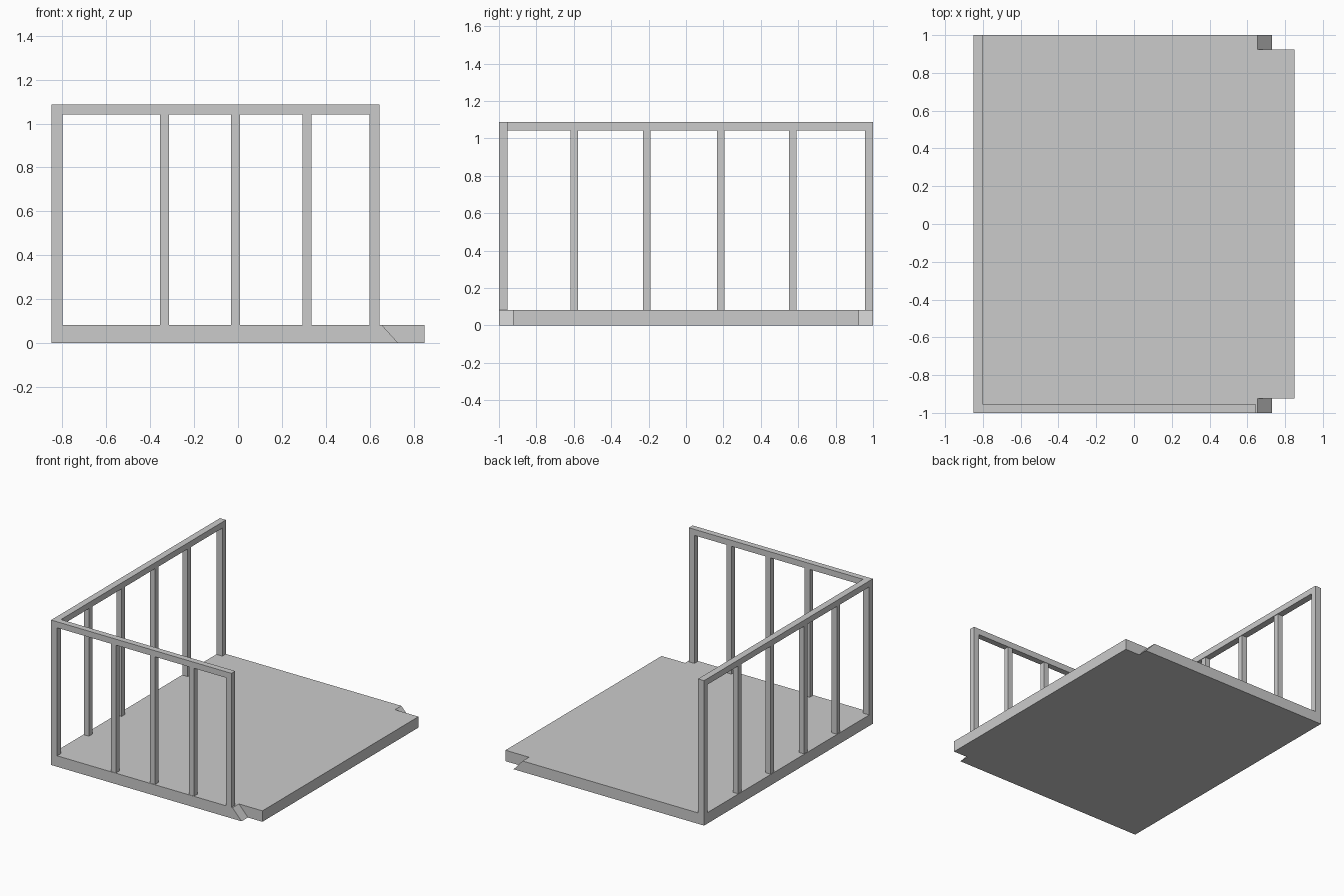
import bpy

if "Cube" in bpy.data.objects:
    bpy.data.objects.remove(bpy.data.objects["Cube"])

T = 0.082            # deck thickness
TOP = 1.087          # top of the railings
RAIL = 0.045         # rail height and depth
X0, X1 = -0.85, 0.85


def mesh_object(name, verts, faces):
    mesh = bpy.data.meshes.new(name)
    mesh.from_pydata(verts, [], faces)
    mesh.update()
    obj = bpy.data.objects.new(name, mesh)
    bpy.context.collection.objects.link(obj)
    return obj


def loft(name, lower, upper, z0, z1):
    """Solid between two counter-clockwise outlines."""
    n = len(lower)
    verts = [(x, y, z0) for x, y in lower] + [(x, y, z1) for x, y in upper]
    faces = [tuple(reversed(range(n))), tuple(range(n, 2 * n))]
    faces += [(i, (i + 1) % n, n + (i + 1) % n, n + i) for i in range(n)]
    return mesh_object(name, verts, faces)


def box(name, x, y, z):
    outline = [(x[0], y[0]), (x[1], y[0]), (x[1], y[1]), (x[0], y[1])]
    return loft(name, outline, outline, *z)


# Deck with two notched corners, the notch ends sloping outward to the bottom
def deck_outline(notch_x):
    half = [(X0, -1), (notch_x, -1), (notch_x, -0.925), (X1, -0.925)]
    return half + [(x, -y) for x, y in reversed(half)]


loft("deck", deck_outline(0.73), deck_outline(0.655), 0, T)

# Top rails along the left side and the front
rail_z = (TOP - RAIL, TOP)
box("left_rail", (X0, -0.80), (-1, 1), rail_z)
box("front_rail", (-0.80, 0.645), (-1, -1 + RAIL), rail_z)

# End posts
post_z = (T, TOP - RAIL)
box("corner_post", (X0, -0.80), (-1, -0.957), post_z)
box("left_end_post", (X0, -0.80), (0.957, 1), post_z)
box("front_end_post", (0.599, 0.645), (-1, -1 + RAIL), post_z)

# Slimmer posts between, slightly inset under the rails
for i, x in enumerate((-0.335, -0.011, 0.314)):
    box(f"front_post_{i + 1}", (x - 0.021, x + 0.021), (-0.997, -0.958), post_z)
for i, y in enumerate((-0.598, -0.21, 0.187, 0.572)):
    box(f"left_post_{i + 1}", (-0.846, -0.804), (y - 0.02, y + 0.02), post_z)
